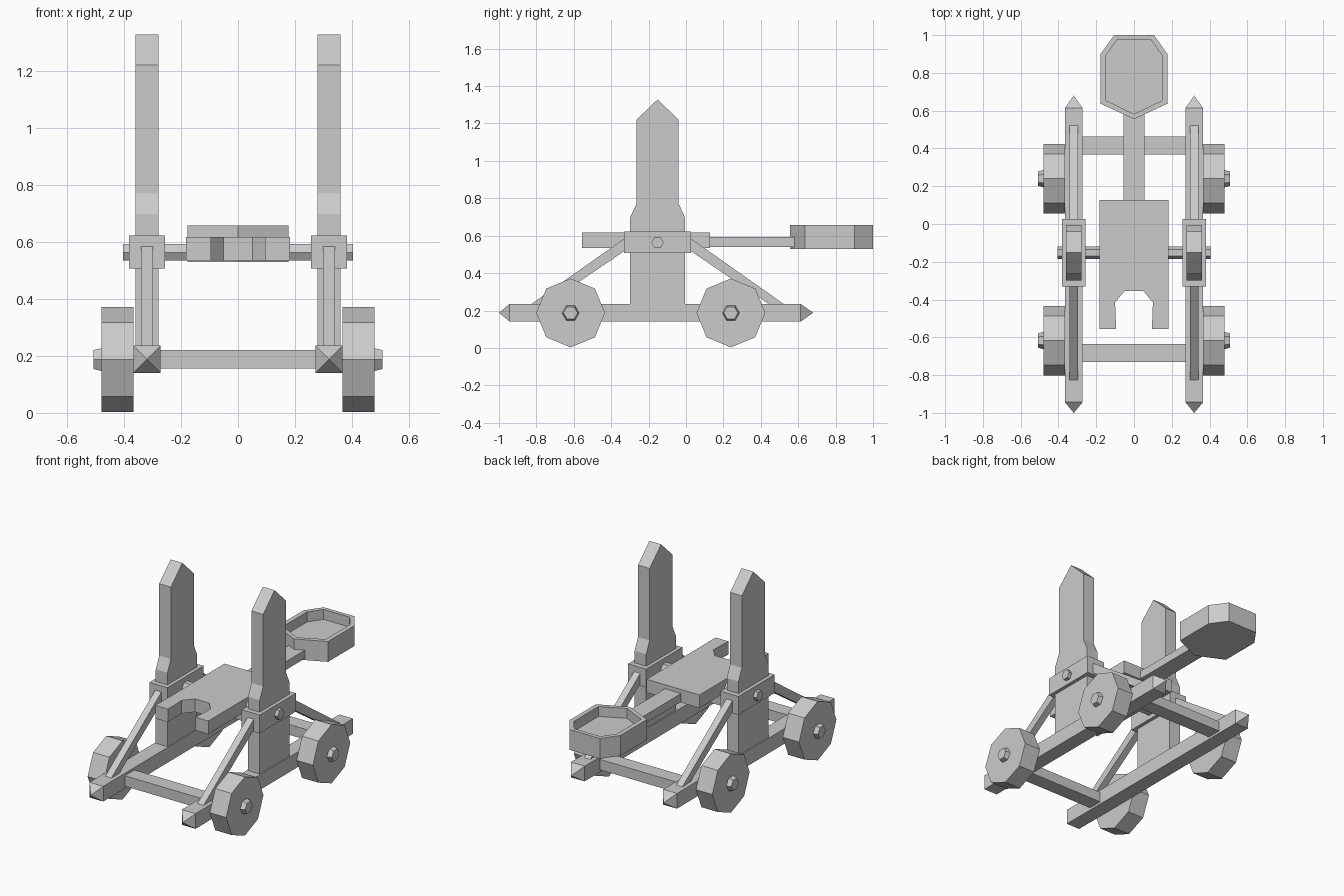
import bpy, bmesh, math

if "Cube" in bpy.data.objects:
    bpy.data.objects.remove(bpy.data.objects["Cube"], do_unlink=True)

GREY = (0.6, 0.6, 0.6, 1.0)
mat = bpy.data.materials.new("plain_grey")
mat.use_nodes = True
mat.diffuse_color = GREY
mat.node_tree.nodes["Principled BSDF"].inputs["Base Color"].default_value = GREY


def loft(name, rings):
    """Join equal-length rings of points with quads and cap both ends."""
    bm = bmesh.new()
    vr = [[bm.verts.new(p) for p in ring] for ring in rings]
    n = len(rings[0])
    for a, b in zip(vr, vr[1:]):
        for i in range(n):
            j = (i + 1) % n
            bm.faces.new((a[i], a[j], b[j], b[i]))
    bm.faces.new(vr[0])
    bm.faces.new(vr[-1])
    bmesh.ops.remove_doubles(bm, verts=bm.verts[:], dist=1e-5)
    bmesh.ops.recalc_face_normals(bm, faces=bm.faces[:])
    me = bpy.data.meshes.new(name)
    bm.to_mesh(me)
    bm.free()
    me.materials.append(mat)
    ob = bpy.data.objects.new(name, me)
    bpy.context.collection.objects.link(ob)
    return ob


def side_ring(pts, x):
    return [(x, y, z) for y, z in pts]


def flat_ring(pts, z):
    return [(x, y, z) for x, y in pts]


def side_prism(name, pts, x0, x1):
    return loft(name, [side_ring(pts, x0), side_ring(pts, x1)])


def box(name, x0, x1, y0, y1, z0, z1):
    return side_prism(name, [(y0, z0), (y1, z0), (y1, z1), (y0, z1)], x0, x1)


def ngon(n, r, cy, cz):
    return [(cy + r * math.cos(2 * math.pi * i / n),
             cz + r * math.sin(2 * math.pi * i / n)) for i in range(n)]


def mirrored(pts):
    """Close a half outline (x, y) across x = 0."""
    return pts + [(-x, y) for x, y in reversed(pts) if abs(x) > 1e-6]


MID = -0.152   # y of the uprights and the pivot
RAIL_X = 0.319

for side, s in (("left", 1), ("right", -1)):
    cx = s * RAIL_X

    # base rail with pointed ends
    h, zc = 0.0475, 0.188
    square = [(cx - h, zc - h), (cx + h, zc - h), (cx + h, zc + h), (cx - h, zc + h)]
    tip = [(cx, zc)] * 4
    loft(side + "_rail", [[(x, y, z) for x, z in sec] for sec, y in
                          ((tip, -1.0), (square, -0.943), (square, 0.613), (tip, 0.68))])

    # upright post with shoulders and a peaked top
    half = [(0.147, 0.2), (0.147, 0.697), (0.113, 0.77), (0.113, 1.22), (0, 1.328)]
    post = [(MID + d, z) for d, z in half] + [(MID - d, z) for d, z in reversed(half[:-1])]
    side_prism(side + "_upright", post, cx - 0.0405, cx + 0.0405)

    # collar around the post
    box(side + "_collar", cx - 0.0625, cx + 0.0625, MID - 0.179, MID + 0.179, 0.507, 0.622)

    # diagonal braces
    for end, d in (("front", -1), ("back", 1)):
        prof = [(0.12, 0.626), (0.728, 0.197), (0.65, 0.197), (0.12, 0.557)]
        side_prism(f"{side}_{end}_brace", [(MID + d * y, z) for y, z in prof],
                   cx - 0.0215, cx + 0.0215)

    # eight-sided wheels with tapered six-sided hubs
    for end, wy in (("front", -0.617), ("back", 0.24)):
        side_prism(f"{side}_{end}_wheel", ngon(8, 0.184, wy, 0.187), s * 0.366, s * 0.479)
        loft(f"{side}_{end}_hub", [side_ring(ngon(6, 0.046, wy, 0.187), s * 0.46),
                                   side_ring(ngon(6, 0.046, wy, 0.187), s * 0.479),
                                   side_ring(ngon(6, 0.038, wy, 0.187), s * 0.507)])

# cross beams between the rails
box("front_cross_beam", -0.3, 0.3, -0.73, -0.635, 0.155, 0.22)
box("back_cross_beam", -0.3, 0.3, 0.368, 0.462, 0.155, 0.22)

# pivot bar
side_prism("pivot_bar", ngon(6, 0.033, MID, 0.563), -0.404, 0.404)

# throwing plank with a notch in its front end
plank = mirrored([(0.05, -0.355), (0.1, -0.415), (0.095, -0.555), (0.183, -0.555), (0.183, 0.128)])
loft("throwing_plank", [flat_ring(plank, 0.535), flat_ring(plank, 0.617)])

# arm joining plank and bucket
box("throwing_arm", -0.056, 0.056, 0.1, 0.59, 0.54, 0.592)

# hollow seven-sided bucket
outer = mirrored([(0, 0.555), (0.177, 0.637), (0.177, 0.9), (0.105, 1.0)])
inner = mirrored([(0, 0.582), (0.148, 0.654), (0.148, 0.893), (0.09, 0.975)])
loft("bucket", [flat_ring(outer, 0.53), flat_ring(outer, 0.657),
                flat_ring(inner, 0.657), flat_ring(inner, 0.595)])
